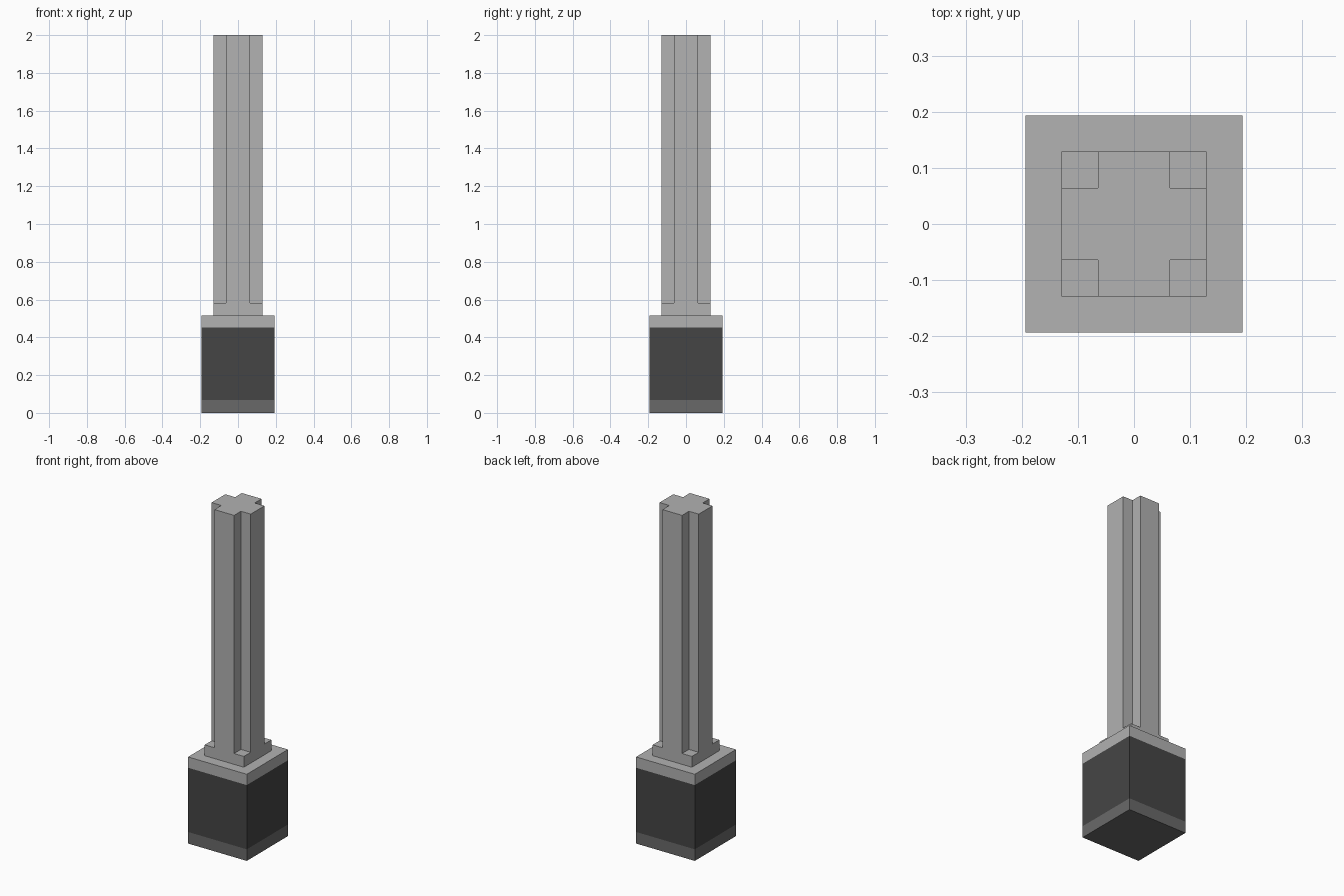
import bpy
import bmesh
from mathutils import Matrix, Vector

if "Cube" in bpy.data.objects:
    bpy.data.objects.remove(bpy.data.objects["Cube"], do_unlink=True)

U = 2 / 31  # modelling unit: the model is 31 units tall


def material(name, value):
    mat = bpy.data.materials.new(name)
    mat.use_nodes = True
    colour = (value, value, value, 1)
    mat.diffuse_color = colour
    mat.node_tree.nodes["Principled BSDF"].inputs["Base Color"].default_value = colour
    return mat


def block(width, z0, z1):
    """Square block centred on the z axis."""
    bm = bmesh.new()
    bmesh.ops.create_cube(bm, size=1, matrix=Matrix.Translation((0, 0, (z0 + z1) / 2))
                          @ Matrix.Diagonal((width, width, z1 - z0, 1)))
    return bm


def cut(bm, point, normal):
    geom = bm.verts[:] + bm.edges[:] + bm.faces[:]
    bmesh.ops.bisect_plane(bm, geom=geom, plane_co=point, plane_no=normal)


def finish(bm, name, mats):
    bmesh.ops.recalc_face_normals(bm, faces=bm.faces[:])
    mesh = bpy.data.meshes.new(name)
    bm.to_mesh(mesh)
    bm.free()
    for mat in mats:
        mesh.materials.append(mat)
    bpy.context.collection.objects.link(bpy.data.objects.new(name, mesh))


light = material("light grey", 0.445)
dark = material("dark grey", 0.06)
mid = material("medium grey", 0.141)

# Square base, banded by height: foot, dark middle, light cap
foot_top, cap_bottom = 0.069, 7 * U
bm = block(6 * U, 0, 8 * U)
for z in (foot_top, cap_bottom):
    cut(bm, (0, 0, z), (0, 0, 1))
for f in bm.faces:
    z = f.calc_center_median().z
    f.material_index = 0 if z < foot_top else 1 if z < cap_bottom else 2
finish(bm, "base", [mid, dark, light])

# Square plinth with a cross-shaped shaft drawn up from its top
bm = block(4 * U, 8 * U, 9 * U)
for side in (-U, U):
    cut(bm, (side, 0, 0), (1, 0, 0))
    cut(bm, (0, side, 0), (0, 1, 0))
cross = []
for f in bm.faces:
    c = f.calc_center_median()
    if f.normal.z > 0.9 and min(abs(c.x), abs(c.y)) < U / 2:
        cross.append(f)
result = bmesh.ops.extrude_face_region(bm, geom=cross)
raised = [g for g in result["geom"] if isinstance(g, bmesh.types.BMVert)]
bmesh.ops.translate(bm, verts=raised, vec=Vector((0, 0, 22 * U)))
bmesh.ops.delete(bm, geom=[f for f in cross if f.is_valid], context="FACES")

# Open the hidden underside, which sits on the base
bm.normal_update()
under = [f for f in bm.faces if f.calc_center_median().z < 8 * U + 1e-4]
bmesh.ops.delete(bm, geom=under, context="FACES")
finish(bm, "cross_shaft", [light])
